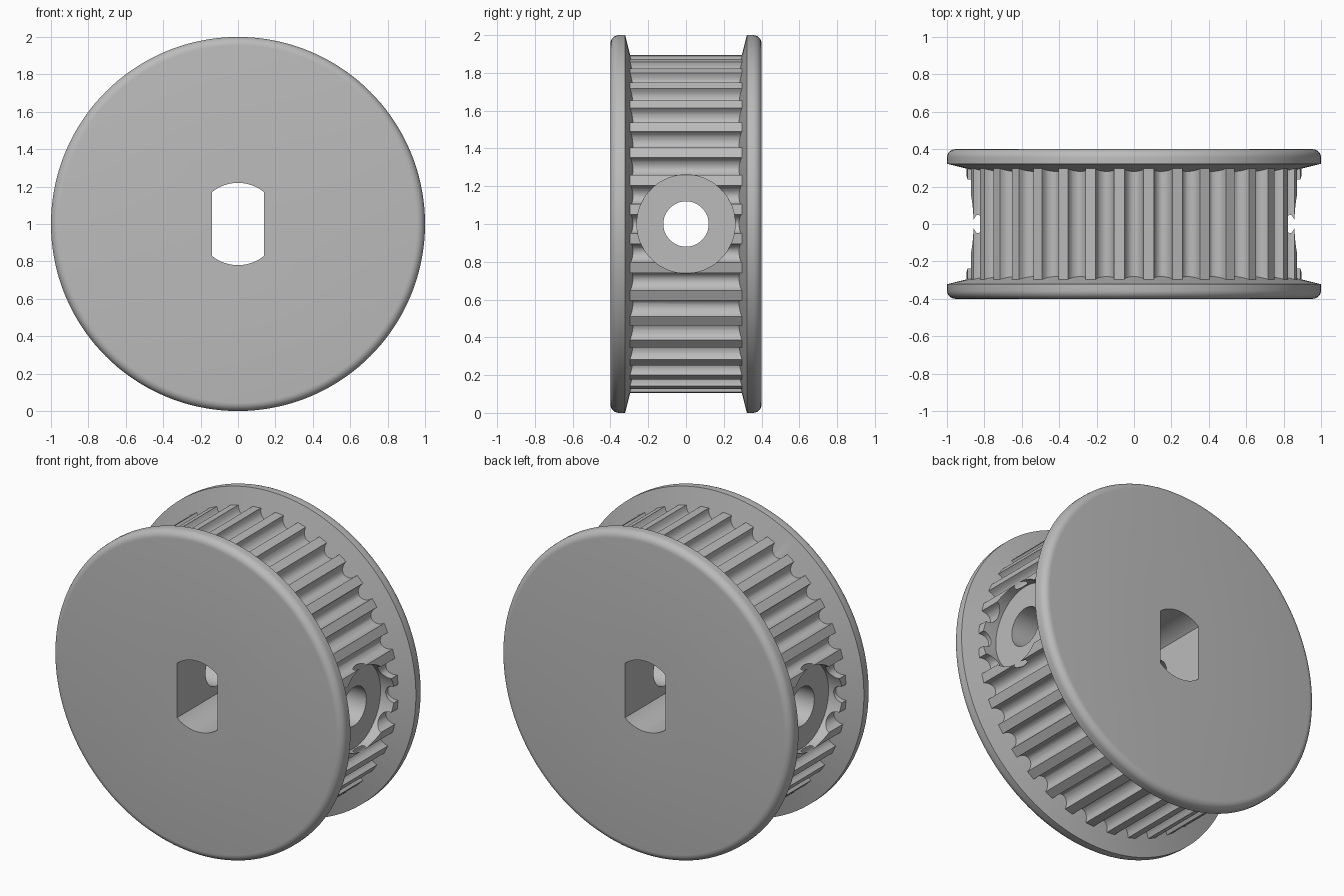
import bpy, bmesh
from math import sin, cos, pi, asin, radians
from mathutils import Matrix, Vector

cube = bpy.data.objects.get("Cube")
if cube:
    bpy.data.objects.remove(cube)

TEETH = 36
TIP_R = 0.895
CENTRE = Vector((0, 0, 1))

grey = bpy.data.materials.new("light_grey_metal")
grey.use_nodes = True
grey.diffuse_color = (0.5, 0.5, 0.5, 1)
grey.node_tree.nodes["Principled BSDF"].inputs["Base Color"].default_value = (0.5, 0.5, 0.5, 1)


def finish(bm, name):
    bmesh.ops.recalc_face_normals(bm, faces=bm.faces)
    bmesh.ops.translate(bm, verts=bm.verts, vec=CENTRE)
    mesh = bpy.data.meshes.new(name)
    bm.to_mesh(mesh)
    bm.free()
    mesh.materials.append(grey)
    obj = bpy.data.objects.new(name, mesh)
    bpy.context.collection.objects.link(obj)
    return obj


def prism(name, points, y0, y1, turn=0):
    """Extrude an x-z outline along y, then turn it about z."""
    bm = bmesh.new()
    face = bm.faces.new([bm.verts.new((x, y0, z)) for x, z in points])
    ext = bmesh.ops.extrude_face_region(bm, geom=[face])
    moved = [v for v in ext["geom"] if isinstance(v, bmesh.types.BMVert)]
    bmesh.ops.translate(bm, verts=moved, vec=(0, y1 - y0, 0))
    bmesh.ops.rotate(bm, verts=bm.verts, matrix=Matrix.Rotation(turn, 3, "Z"))
    return finish(bm, name)


def circle(r, n):
    return [(r * cos(2 * pi * i / n), r * sin(2 * pi * i / n)) for i in range(n)]


def lathe(name, profile, side):
    """Spin an (r, y) profile about the y axis."""
    bm = bmesh.new()
    verts = [bm.verts.new((r, y * side, 0)) for r, y in profile]
    edges = [bm.edges.new(pair) for pair in zip(verts, verts[1:])]
    bmesh.ops.spin(bm, geom=verts + edges, cent=(0, 0, 0), axis=(0, 1, 0),
                   angle=2 * pi, steps=144, use_duplicate=False)
    bmesh.ops.remove_doubles(bm, verts=bm.verts, dist=1e-5)
    return finish(bm, name)


def combine(target, tool, operation):
    mod = target.modifiers.new(tool.name, "BOOLEAN")
    mod.operation = operation
    mod.solver = "EXACT"
    mod.object = tool
    bpy.context.view_layer.objects.active = target
    bpy.ops.object.modifier_apply(modifier=mod.name)
    bpy.data.objects.remove(tool)


# Toothed drum: rounded grooves cut into the rim outline
outline = []
for tooth in range(TEETH):
    a = 2 * pi * tooth / TEETH
    for i in range(11):
        t = pi * i / 10
        across, r = -0.05 * cos(t), TIP_R - 0.06 * sin(t)
        outline.append((r * cos(a) - across * sin(a), r * sin(a) + across * cos(a)))
pulley = prism("toothed_pulley", outline, -0.31, 0.31)

# Flanges: rounded outer rim, conical inner face
FILLET = 0.045
rim = [(1 - FILLET + FILLET * sin(t), 0.4 - FILLET + FILLET * cos(t))
       for t in (radians(15 * i) for i in range(7))]
flange_profile = [(0, 0.4)] + rim + [(1, 0.322), (0.8, 0.272), (0, 0.272)]
for name, side in (("front_flange", -1), ("back_flange", 1)):
    combine(pulley, lathe(name, flange_profile, side), "UNION")

# Shaft bore with two flats
BORE_R = 0.22
half = asin(0.14 / BORE_R)
arc = [half * (1 - i / 8) for i in range(17)]
bore = [(BORE_R * sin(t), BORE_R * cos(t)) for t in arc]
bore += [(-x, -z) for x, z in bore]
combine(pulley, prism("shaft_bore", bore, -0.6, 0.6), "DIFFERENCE")

# Cross screw holes with a counterbore on each side
combine(pulley, prism("screw_hole", circle(0.12, 48), -1.2, 1.2, pi / 2), "DIFFERENCE")
for side in (-1, 1):
    cutter = prism("counterbore", circle(0.26, 72), 0.8, 1.2, side * pi / 2)
    combine(pulley, cutter, "DIFFERENCE")

bpy.ops.object.select_all(action="DESELECT")
pulley.select_set(True)
bpy.context.view_layer.objects.active = pulley
bpy.ops.object.shade_smooth_by_angle(angle=radians(30))
